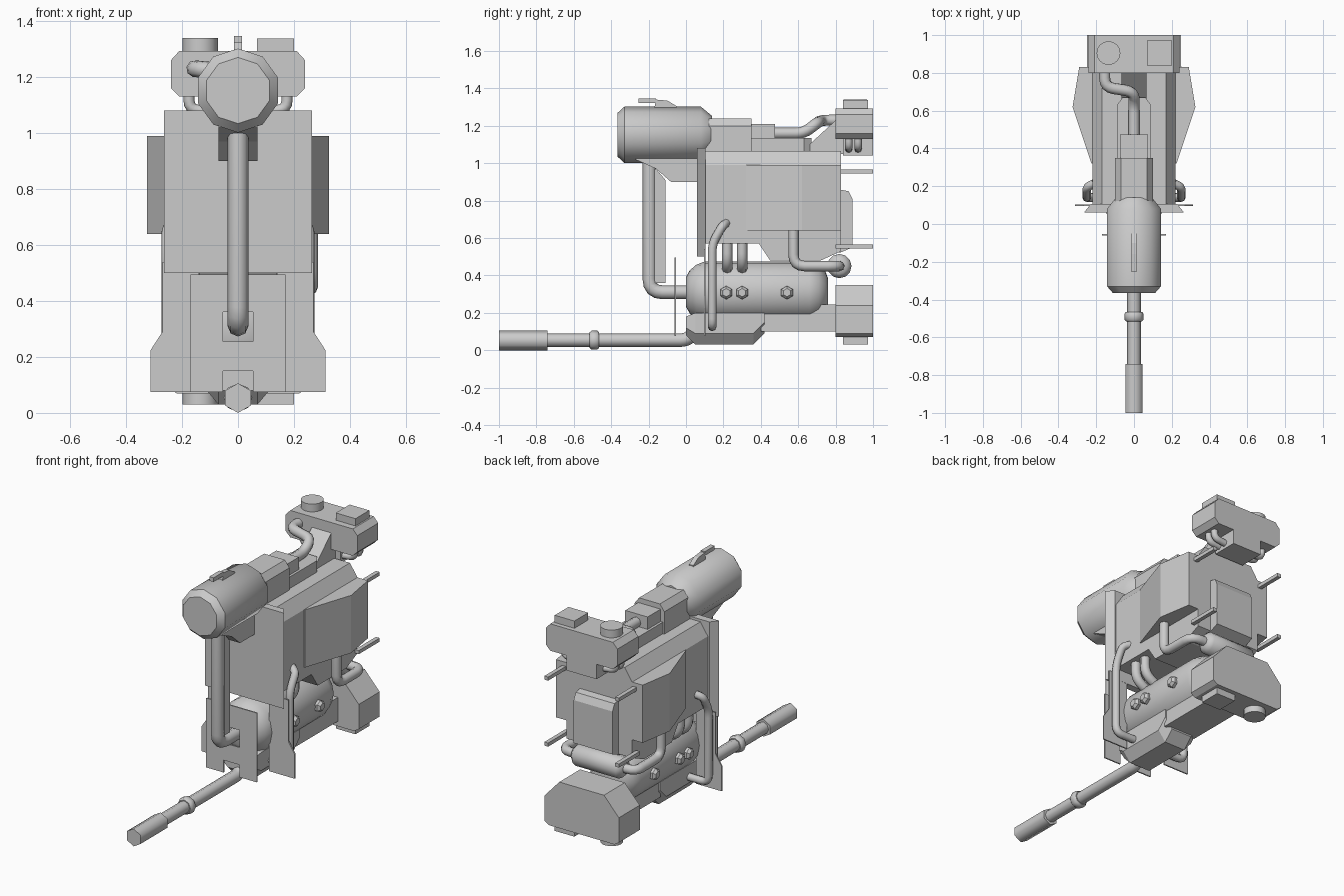
import bpy, bmesh, math
from mathutils import Vector


def finish(name, bm, smooth=None, mirror=False):
    bmesh.ops.recalc_face_normals(bm, faces=bm.faces)
    me = bpy.data.meshes.new(name)
    bm.to_mesh(me)
    bm.free()
    ob = bpy.data.objects.new(name, me)
    bpy.context.collection.objects.link(ob)
    return dress(ob, smooth, mirror)


def dress(ob, smooth, mirror):
    if smooth:
        bpy.ops.object.select_all(action='DESELECT')
        ob.select_set(True)
        bpy.context.view_layer.objects.active = ob
        bpy.ops.object.shade_smooth_by_angle(angle=math.radians(smooth))
    if mirror:
        ob.modifiers.new("mirror", 'MIRROR')
    return ob


def place(axis, t, u, v):
    return {'x': (t, u, v), 'y': (u, t, v), 'z': (u, v, t)}[axis]


def loft(name, rings, axis, smooth=None, mirror=False):
    """Bridge rings of (u, v) points, each at a distance t along the axis."""
    bm = bmesh.new()
    rows = [[bm.verts.new(place(axis, t, u, v)) for u, v in pts] for t, pts in rings]
    for a, b in zip(rows, rows[1:]):
        for i in range(len(a)):
            j = (i + 1) % len(a)
            bm.faces.new((a[i], a[j], b[j], b[i]))
    bm.faces.new(rows[0])
    bm.faces.new(rows[-1])
    return finish(name, bm, smooth, mirror)


def prism(name, pts, axis, a, b, mirror=False):
    return loft(name, [(a, pts), (b, pts)], axis, None, mirror)


def box(name, x0, x1, y0, y1, z0, z1, mirror=False):
    return prism(name, [(x0, y0), (x1, y0), (x1, y1), (x0, y1)], 'z', z0, z1, mirror)


def lathe(name, stations, axis, cu, cv, n, smooth=50, mirror=False):
    """Turned shape from (distance, radius) stations; a corner points along +v."""
    rings = []
    for t, r in stations:
        rings.append((t, [(cu + r * math.sin(i * math.tau / n), cv + r * math.cos(i * math.tau / n))
                          for i in range(n)]))
    return loft(name, rings, axis, smooth, mirror)


def pipe(name, pts, r, fillet=0.06, mirror=False):
    """Round pipe along a path with filleted corners."""
    p = [Vector(q) for q in pts]
    path = [p[0]]
    for a, b, c in zip(p, p[1:], p[2:]):
        f = min(fillet, (a - b).length * 0.49, (c - b).length * 0.49)
        s, e = b + (a - b).normalized() * f, b + (c - b).normalized() * f
        for k in range(5):
            t = k / 4
            path.append(s * (1 - t) ** 2 + b * 2 * t * (1 - t) + e * t * t)
    path.append(p[-1])
    cu = bpy.data.curves.new(name, 'CURVE')
    cu.dimensions = '3D'
    cu.bevel_depth = r
    cu.bevel_resolution = 2
    cu.use_fill_caps = True
    sp = cu.splines.new('POLY')
    sp.points.add(len(path) - 1)
    for q, v in zip(sp.points, path):
        q.co = (*v, 1)
    ob = bpy.data.objects.new(name, cu)
    bpy.context.collection.objects.link(ob)
    bpy.ops.object.select_all(action='DESELECT')
    ob.select_set(True)
    bpy.context.view_layer.objects.active = ob
    bpy.ops.object.convert(target='MESH')
    return dress(bpy.context.view_layer.objects.active, 50, mirror)


# Main body, front shield and side pods
prism("body", [(0.1, 0.57), (0.39, 0.57), (0.45, 0.48), (0.72, 0.48), (0.83, 0.53),
               (0.83, 0.99), (0.1, 0.99)], 'x', -0.22, 0.22)
prism("body_top", [(-0.22, 0.99), (0.22, 0.99), (0.17, 1.065), (-0.17, 1.065)], 'y', 0.09, 0.83)
prism("front_shield", [(-0.265, 0.06), (0.265, 0.06), (0.23, 0.105), (-0.23, 0.105)], 'z', 0.5, 1.08)
prism("side_pod", [(0.2, 0.32), (0.225, 0.32), (0.325, 0.62), (0.29, 0.83), (0.2, 0.83)],
      'z', 0.64, 0.99, True)
prism("rear_panel", [(0.82, 0.86), (0.87, 0.85), (0.89, 0.81), (0.89, 0.55), (0.82, 0.52)],
      'x', -0.13, 0.13)
for z in (0.955, 0.555):
    box("rear_strut", 0.225, 0.25, 0.8, 1.0, z - 0.011, z + 0.011, True)

# Upper cylinder with its cradle and top latch
lathe("upper_cylinder", [(-0.365, 0.118), (-0.33, 0.15), (0.08, 0.15), (0.14, 0.1)],
      'y', 0, 1.152, 10, 40)
prism("cylinder_cradle", [(-0.27, 1.02), (-0.16, 0.97), (-0.08, 0.9), (0.07, 0.9), (0.07, 1.06),
                          (-0.27, 1.06)], 'x', -0.07, 0.07)
prism("top_latch", [(-0.17, 1.29), (-0.16, 1.34), (-0.1, 1.335), (-0.05, 1.305), (-0.05, 1.29)],
      'x', -0.014, 0.014)
box("latch_bar", -0.014, 0.014, -0.255, -0.16, 1.322, 1.347)

# Top mount and feed line to the rear sensor box
prism("mount_block", [(-0.1, 1.05), (0.1, 1.05), (0.1, 1.2), (0.07, 1.24), (-0.07, 1.24),
                      (-0.1, 1.2)], 'y', 0.1, 0.35)
box("mount_step", -0.075, 0.075, 0.34, 0.475, 1.05, 1.21)
prism("mount_plate", [(-0.09, 0.3), (0.09, 0.3), (0.09, 0.63), (0.06, 0.67), (-0.06, 0.67),
                      (-0.09, 0.63)], 'z', 1.05, 1.135)
prism("sensor_bracket", [(0.66, 1.05), (0.66, 1.1), (0.8, 1.23), (0.84, 1.23), (0.84, 1.05)],
      'x', -0.065, 0.065)
pipe("feed_line", [(0, 0.46, 1.16), (0, 0.63, 1.16), (0, 0.7, 1.215), (-0.155, 0.725, 1.23),
                   (-0.155, 0.82, 1.23)], 0.03, 0.05)


# End boxes: upper sensor box and lower weight box, each with a disc and a pad
prism("sensor_box", [(-0.24, 1.16), (-0.21, 1.13), (0.21, 1.13), (0.24, 1.16), (0.24, 1.26),
                     (0.21, 1.293), (-0.21, 1.293), (-0.24, 1.26)], 'y', 0.8, 1.0)
box("sensor_tab", -0.1, 0.1, 0.84, 1.0, 1.04, 1.14)
prism("weight_box", [(-0.25, 0.09), (-0.22, 0.07), (0.22, 0.07), (0.25, 0.09), (0.25, 0.24),
                     (0.15, 0.35), (-0.15, 0.35), (-0.25, 0.24)], 'y', 0.8, 1.0)
for label, z0, z1 in (("top", 1.28, 1.34), ("bottom", 0.03, 0.08)):
    lathe(label + "_disc", [(z0, 0.063), (z1, 0.063)], 'z', -0.135, 0.905, 16)
    box(label + "_pad", 0.068, 0.2, 0.84, 0.972, z0, z1 - 0.003)
for y in (0.87, 0.92):
    pipe("sensor_loop", [(0.175, y, 1.15), (0.175, y, 1.085), (0.09, y, 1.075)], 0.02, 0.05, True)

# Front down pipe with rear strip
pipe("down_pipe", [(0, -0.195, 1.0), (0, -0.195, 0.31), (0, 0.03, 0.31)], 0.037, 0.07)
prism("down_pipe_strip", [(-0.18, 0.97), (-0.16, 0.97), (-0.11, 0.91), (-0.11, 0.36),
                          (-0.18, 0.36)], 'x', -0.025, 0.025)

# Lower tank with hex bolts and connecting pipes
lathe("tank", [(0.0, 0.08), (0.02, 0.115), (0.055, 0.145), (0.1, 0.163), (0.66, 0.163),
               (0.71, 0.145), (0.745, 0.11), (0.76, 0.07)], 'y', 0, 0.312, 16)
for y in (0.215, 0.3, 0.54):
    lathe("tank_bolt", [(0.13, 0.036), (0.175, 0.036), (0.19, 0.022)], 'x', y, 0.308, 6, 30, True)
for y in (0.22, 0.3):
    pipe("tank_link", [(0.17, y, 0.6), (0.17, y, 0.47), (0.08, y, 0.42)], 0.028, 0.05, True)
pipe("side_pipe", [(0.21, 0.215, 0.68), (0.25, 0.195, 0.665), (0.25, 0.14, 0.57),
                   (0.25, 0.14, 0.125), (0.09, 0.14, 0.125)], 0.023, 0.045, True)

# Rear cross cylinder and its pipes
lathe("cross_cylinder", [(-0.17, 0.04), (-0.145, 0.065), (0.145, 0.065), (0.17, 0.04)],
      'x', 0.82, 0.45, 12)
pipe("right_return_pipe", [(0.258, 0.575, 0.66), (0.258, 0.575, 0.45), (0.258, 0.82, 0.45),
                           (0.13, 0.82, 0.45)], 0.028)
pipe("left_return_pipe", [(-0.235, 0.575, 0.66), (-0.235, 0.575, 0.45), (-0.235, 0.82, 0.45),
                          (-0.13, 0.82, 0.45)], 0.028)

# Thin shields in front of the tank
prism("front_plate_side", [(0.054, 0.075), (0.17, 0.075), (0.17, 0.495), (0.054, 0.495)],
      'y', -0.062, -0.054, True)
box("front_plate_top", -0.055, 0.055, -0.062, -0.054, 0.36, 0.495)
box("front_plate_middle", -0.055, 0.055, -0.062, -0.054, 0.15, 0.255)
prism("wing_plate", [(0.14, 0.075), (0.312, 0.075), (0.312, 0.225), (0.27, 0.29), (0.27, 0.54),
                     (0.14, 0.54)], 'y', 0.096, 0.104, True)

# Underside keel and rear beam
loft("keel", [(0.0, [(-0.07, 0.08), (0.07, 0.08), (0.11, 0.12), (0.11, 0.18), (-0.11, 0.18), (-0.11, 0.12)])]
     + [(y, [(-0.07, z), (0.07, z), (0.12, z + 0.06), (0.12, 0.2), (-0.12, 0.2), (-0.12, z + 0.06)])
        for y, z in ((0.05, 0.03), (0.36, 0.03), (0.42, 0.09))], 'y')
box("rear_beam", -0.11, 0.11, 0.4, 0.82, 0.1, 0.245)

# Barrel with collar and hexagonal muzzle
pipe("barrel", [(0, -0.8, 0.054), (0, 0.0, 0.054), (0, 0.07, 0.11)], 0.036, 0.03)
lathe("barrel_collar", [(-0.515, 0.042), (-0.505, 0.051), (-0.475, 0.051), (-0.465, 0.042)],
      'y', 0, 0.054, 8)
lathe("muzzle", [(-1.0, 0.053), (-0.74, 0.053)], 'y', 0, 0.053, 6, 65)
